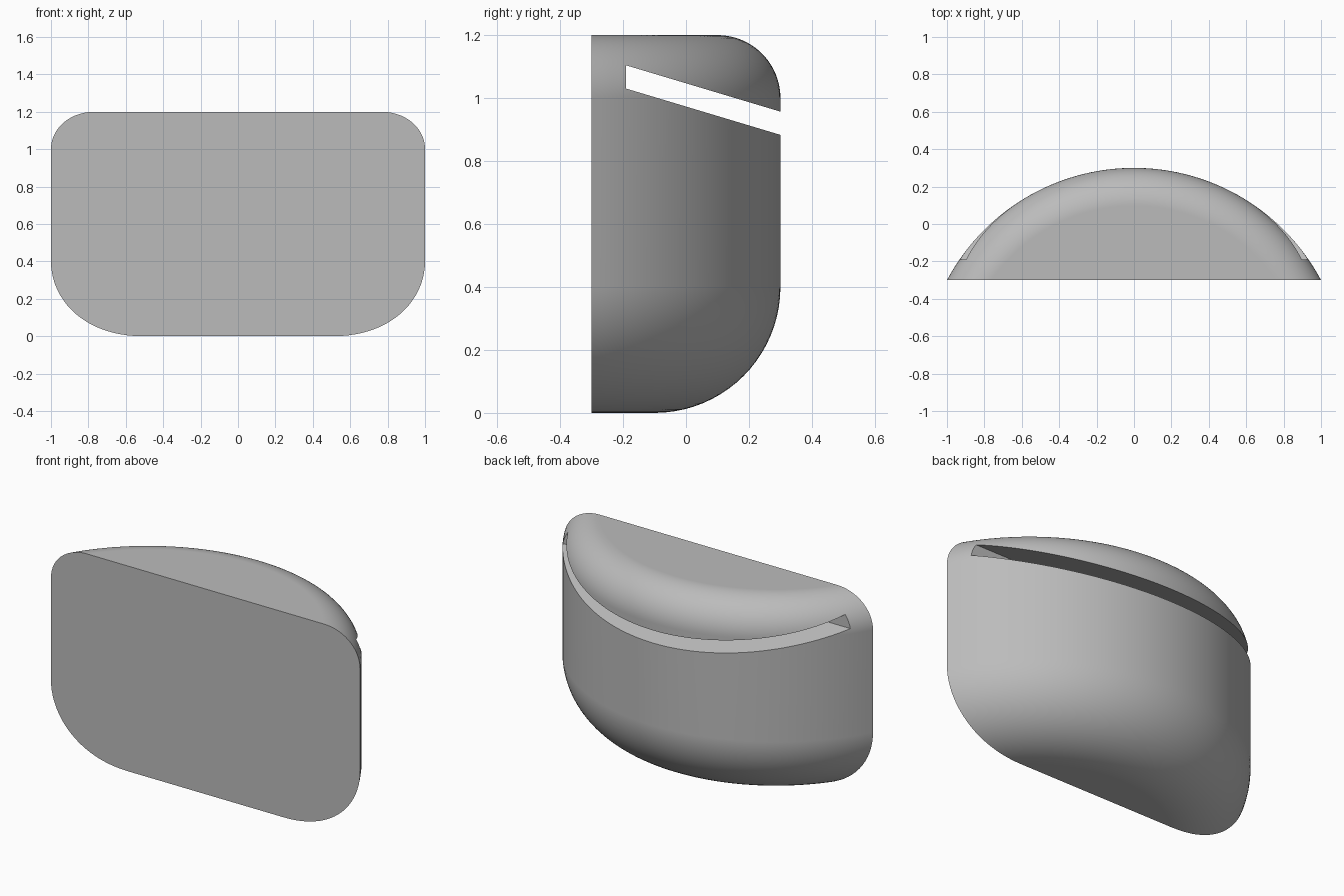
import bpy
import bmesh
from math import sin, cos, pi, asin, radians

cube = bpy.data.objects.get("Cube")
if cube:
    bpy.data.objects.remove(cube, do_unlink=True)

FRONT, BACK, HEIGHT = -0.3, 0.3, 1.2
RADIUS = 1.1333                      # plan arc through both front corners
CENTRE_Y = BACK - RADIUS
BOTTOM_FILLET, TOP_FILLET = 0.4, 0.2
STEPS, SEGMENTS = 20, 64

grey = bpy.data.materials.new("light_grey")
grey.use_nodes = True
colour = (0.5, 0.5, 0.5, 1)
grey.diffuse_color = colour
grey.node_tree.nodes["Principled BSDF"].inputs["Base Color"].default_value = colour


def make_object(name, bm):
    bmesh.ops.recalc_face_normals(bm, faces=bm.faces)
    mesh = bpy.data.meshes.new(name)
    bm.to_mesh(mesh)
    bm.free()
    mesh.materials.append(grey)
    obj = bpy.data.objects.new(name, mesh)
    bpy.context.collection.objects.link(obj)
    return obj


# Side profile as (radius, height), with a rounded bottom and top
profile = []
for fillet, z_mid, start in ((BOTTOM_FILLET, BOTTOM_FILLET, -pi / 2),
                             (TOP_FILLET, HEIGHT - TOP_FILLET, 0)):
    for i in range(STEPS + 1):
        a = start + pi / 2 * i / STEPS
        profile.append((RADIUS - fillet + fillet * cos(a), z_mid + fillet * sin(a)))

# Body: each profile point sweeps an arc that stops at the flat front
bm = bmesh.new()
rings = []
for r, z in profile:
    low = asin((FRONT - CENTRE_Y) / r)
    ring = []
    for i in range(SEGMENTS + 1):
        a = low + (pi - 2 * low) * i / SEGMENTS
        ring.append(bm.verts.new((r * cos(a), CENTRE_Y + r * sin(a), z)))
    rings.append(ring)
for lower, upper in zip(rings, rings[1:]):
    for i in range(SEGMENTS):
        bm.faces.new((lower[i], lower[i + 1], upper[i + 1], upper[i]))
bm.faces.new(rings[0])
bm.faces.new(rings[-1])
bm.faces.new([ring[0] for ring in rings] + [ring[-1] for ring in reversed(rings)])
body = make_object("rounded_body", bm)

# Slanted slot, open at the back and on both sides
bm = bmesh.new()
slot_start, slot_end, slope, gap = -0.19, 0.5, -0.3, 0.074
z_start = 1.03
z_end = z_start + slope * (slot_end - slot_start)
outline = ((slot_start, z_start), (slot_end, z_end),
           (slot_end, z_end + gap), (slot_start, z_start + gap))
face = bm.faces.new([bm.verts.new((-1.5, y, z)) for y, z in outline])
side = bmesh.ops.extrude_face_region(bm, geom=[face])["geom"]
bmesh.ops.translate(bm, vec=(3, 0, 0),
                    verts=[v for v in side if isinstance(v, bmesh.types.BMVert)])
cutter = make_object("slot_cutter", bm)
cutter.hide_render = True

cut = body.modifiers.new("slot", "BOOLEAN")
cut.operation = "DIFFERENCE"
cut.solver = "EXACT"
cut.object = cutter
bpy.ops.object.select_all(action="DESELECT")
body.select_set(True)
bpy.context.view_layer.objects.active = body
bpy.ops.object.modifier_apply(modifier=cut.name)
bpy.data.objects.remove(cutter, do_unlink=True)

# Smooth the rounded skin and keep the flat faces clean
bpy.ops.object.shade_smooth_by_angle(angle=radians(25))
weighted = body.modifiers.new("clean_normals", "WEIGHTED_NORMAL")
weighted.keep_sharp = True
